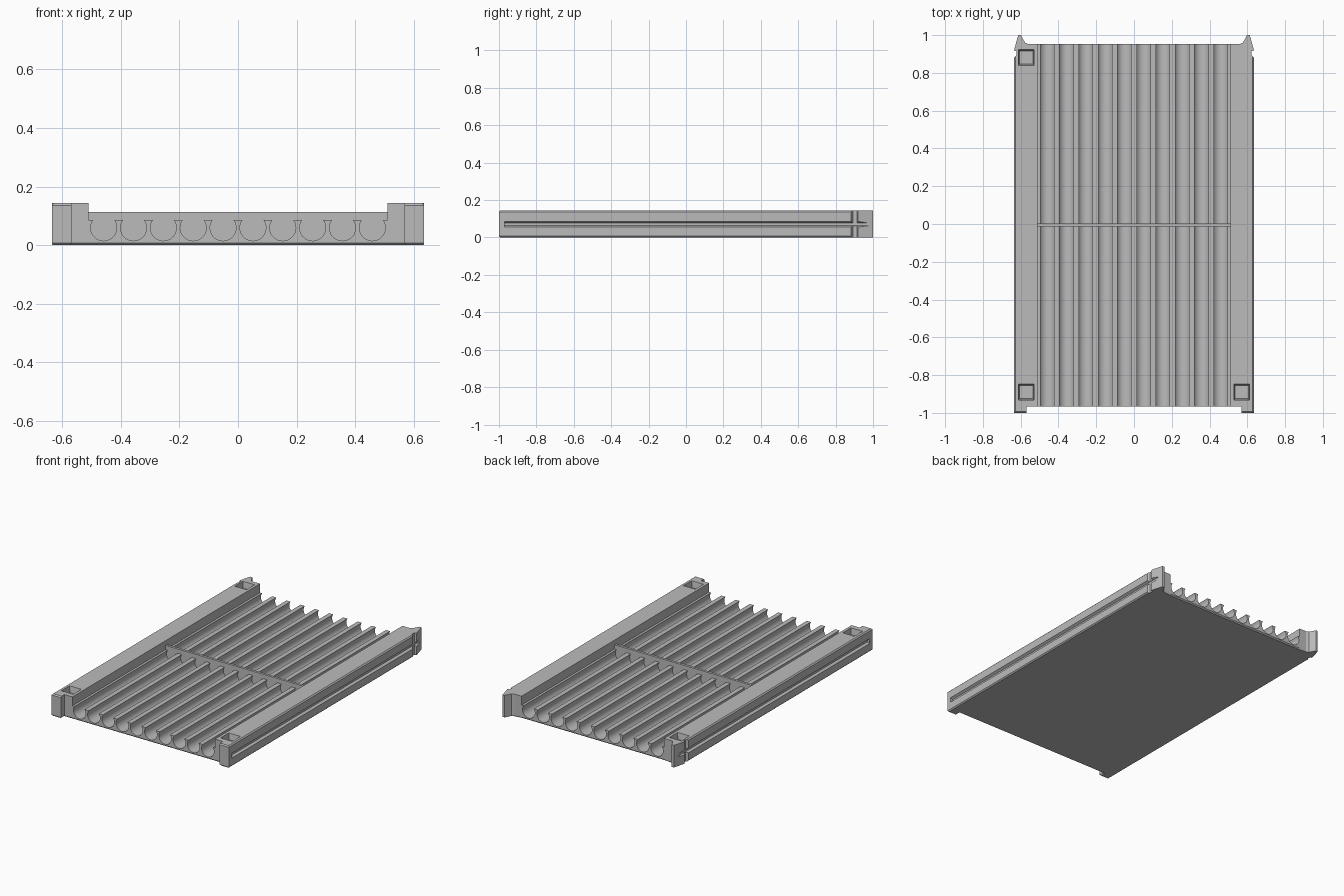
import bpy, bmesh, math
from mathutils import Vector

if "Cube" in bpy.data.objects:
    bpy.data.objects.remove(bpy.data.objects["Cube"], do_unlink=True)

grey = bpy.data.materials.new("plain grey")
grey.use_nodes = True
colour = (0.5, 0.5, 0.5, 1)
grey.diffuse_color = colour
grey.node_tree.nodes["Principled BSDF"].inputs["Base Color"].default_value = colour

HEIGHT, INNER, OUTER = 0.143, 0.51, 0.635
FRONT, BACK = -0.965, 0.953
CHAMFER = 0.007


def prism(name, points, direction, chamfer_rule=None):
    """Extrude a closed outline along a direction, optionally chamfering edges."""
    bm = bmesh.new()
    face = bm.faces.new([bm.verts.new(p) for p in points])
    result = bmesh.ops.extrude_face_region(bm, geom=[face], use_keep_orig=True)
    moved = [g for g in result["geom"] if isinstance(g, bmesh.types.BMVert)]
    bmesh.ops.translate(bm, verts=moved, vec=direction)
    bmesh.ops.recalc_face_normals(bm, faces=bm.faces)
    if chamfer_rule:
        edges = [e for e in bm.edges
                 if chamfer_rule(e.verts[0].co, e.verts[1].co)]
        bmesh.ops.bevel(bm, geom=edges, offset=CHAMFER, segments=1,
                        profile=0.5, affect='EDGES')
    return finish(name, bm)


def finish(name, bm):
    mesh = bpy.data.meshes.new(name)
    bm.to_mesh(mesh)
    bm.free()
    mesh.materials.append(grey)
    obj = bpy.data.objects.new(name, mesh)
    bpy.context.collection.objects.link(obj)
    return obj


def activate(obj):
    bpy.ops.object.select_all(action='DESELECT')
    obj.select_set(True)
    bpy.context.view_layer.objects.active = obj


def cut(target, cutter):
    cutter.hide_render = True
    mod = target.modifiers.new("cut", 'BOOLEAN')
    mod.operation, mod.solver, mod.object = 'DIFFERENCE', 'EXACT', cutter
    activate(target)
    bpy.ops.object.modifier_apply(modifier=mod.name)
    bpy.data.objects.remove(cutter, do_unlink=True)


def pocket(x, y, z_open, z_floor):
    """Square cutter that narrows towards the pocket floor."""
    bm = bmesh.new()
    bmesh.ops.create_cube(bm, size=2)
    outside = z_open + 0.25 * (z_open - z_floor)
    for v in bm.verts:
        is_open = v.co.z > 0
        half = 0.0435 if is_open else 0.035
        v.co = Vector((x + v.co.x * half, y + v.co.y * half,
                       outside if is_open else z_floor))
    bmesh.ops.recalc_face_normals(bm, faces=bm.faces)
    return finish("pocket_cutter", bm)


# Channelled bed: ten round-bottomed troughs between slim fins
COUNT, PITCH, RADIUS = 10, 0.102, 0.0445
FIN_TOP, AXIS = 0.085, 0.059
start = math.pi - math.asin((FIN_TOP - AXIS) / RADIUS)
sweep = 3 * math.pi - 2 * start
sweep = (2 * math.pi + math.pi - start) - start
STEPS = 20
profile = [(-INNER, 0), (-INNER, FIN_TOP)]
for i in range(COUNT):
    cx = (i - (COUNT - 1) / 2) * PITCH
    for s in range(STEPS + 1):
        a = start + sweep * s / STEPS
        profile.append((cx + RADIUS * math.cos(a), AXIS + RADIUS * math.sin(a)))
profile += [(INNER, FIN_TOP), (INNER, 0)]


def bed_edge(a, b):
    return max(a.z, b.z) < 1e-4 and abs(a.y - b.y) < 1e-4


bed = prism("channel_bed", [(x, FRONT, z) for x, z in profile],
            (0, BACK - FRONT, 0), bed_edge)
activate(bed)
bpy.ops.object.shade_smooth_by_angle(angle=math.radians(30))

# Cross rib standing across the middle of the troughs
prism("cross_rib", [(-INNER, -0.013, 0.01), (INNER, -0.013, 0.01),
                    (INNER, -0.013, 0.113), (-INNER, -0.013, 0.113)],
      (0, 0.016, 0))

# Side rails: front tab, rear snap hook with a notch behind it
RAIL = [(INNER, FRONT), (0.568, FRONT), (0.568, -1), (OUTER, -1),
        (OUTER, 0.882), (0.622, 0.892), (0.622, 0.914), (OUTER, 0.92),
        (0.613, 1), (0.598, 1), (0.577, 0.96), (0.56, BACK), (INNER, BACK)]


def rail_edge(a, b):
    if abs(a.z - b.z) > 1e-4:
        return False
    on_side = min(abs(a.x), abs(b.x)) > OUTER - 0.001
    on_front = max(a.y, b.y) < -0.99
    on_back = min(a.y, b.y) > BACK - 0.001 and max(a.y, b.y) < BACK + 0.001
    lower_front = max(a.y, b.y) < FRONT + 0.001
    if a.z < 0.01:
        return on_side or on_front or on_back or lower_front
    return (on_side or on_front) and a.y < 0.9


for side, label in ((1, "left"), (-1, "right")):
    rail = prism(label + "_rail", [(side * x, y, 0) for x, y in RAIL],
                 (0, 0, HEIGHT), rail_edge)
    # Lengthwise groove with sloping lips
    lip, deep = side * (OUTER + 0.01), side * 0.62
    cut(rail, prism("groove_cutter",
                    [(lip, -0.97, 0.05), (lip, -0.97, 0.092),
                     (deep, -0.97, 0.077), (deep, -0.97, 0.063)],
                    (0, 1.95, 0)))
    # Stacking pockets, above and below; one rear corner has none
    for y in (-0.89, 0.882):
        if side == 1 and y > 0:
            continue
        cut(rail, pocket(side * 0.57, y, HEIGHT, HEIGHT - 0.04))
        cut(rail, pocket(side * 0.57, y, 0, 0.04))
